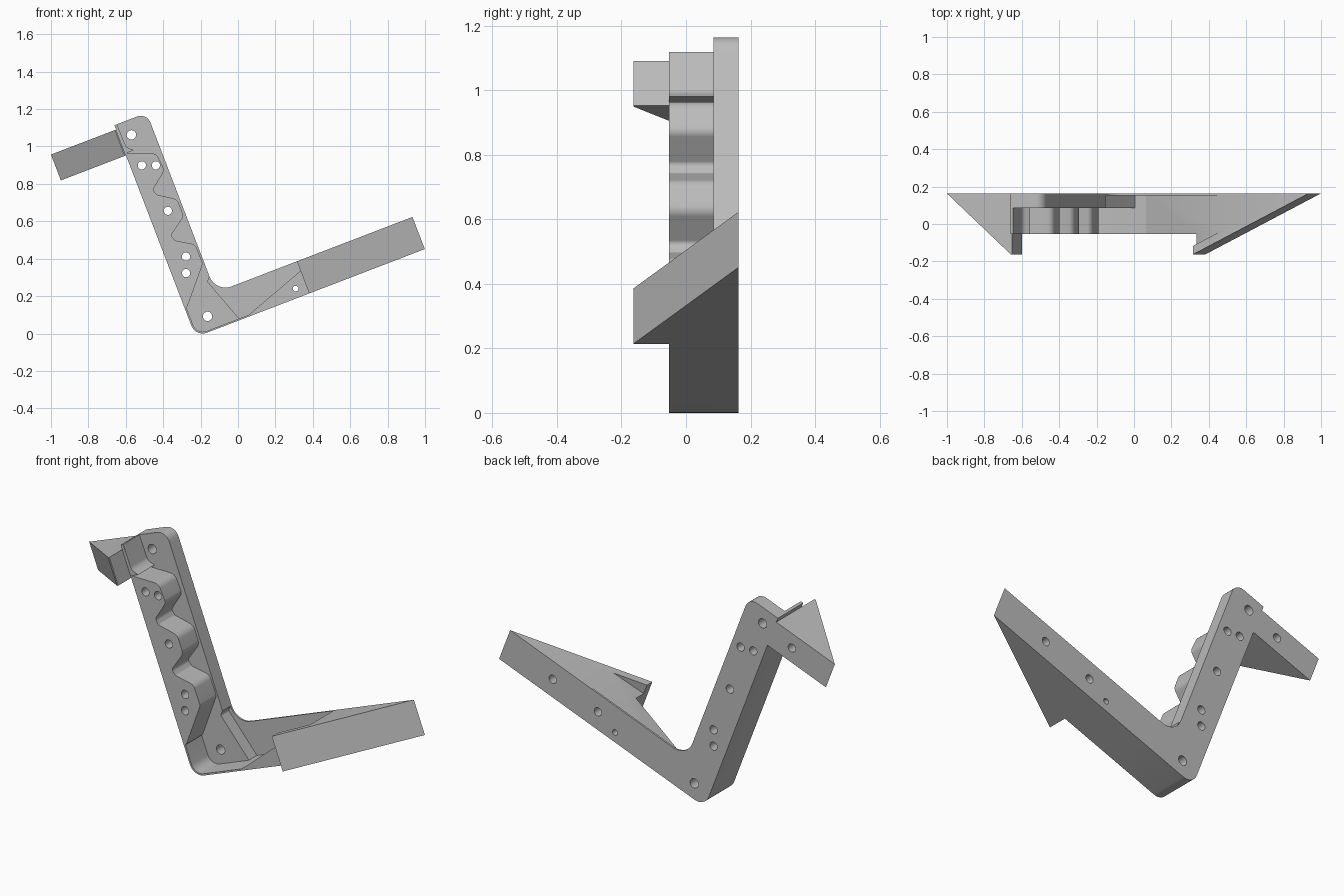
import bpy, bmesh, math
from mathutils import Vector

cube = bpy.data.objects.get("Cube")
if cube:
    bpy.data.objects.remove(cube)

mat = bpy.data.materials.new("plain_grey")
mat.use_nodes = True
GREY = (0.5, 0.5, 0.5, 1)
mat.diffuse_color = GREY
mat.node_tree.nodes["Principled BSDF"].inputs["Base Color"].default_value = GREY

# The bracket is square in its own (a, b) frame, tilted about y
TILT = math.radians(21)
C, S = math.cos(TILT), math.sin(TILT)
DROP = 0.008
FRONT, FACE, PLATE, THIN, BACK = -0.163, -0.053, 0.085, 0.153, 0.163
LEFT, RIGHT, LOW, HIGH, TOP = -0.215, -0.03, 0.071, 0.255, 1.284


def world(a, y, b):
    return Vector((C * a - S * b, y, S * a + C * b - DROP))


def local(x, z, r=0):
    return (C * x + S * z, C * z - S * x, r)


def rounded(points):
    """Outline with each corner (a, b, radius) replaced by an arc."""
    out = []
    for i, p in enumerate(points):
        v = Vector(p[:2])
        r = p[2] if len(p) > 2 else 0
        if not r:
            out.append(v)
            continue
        d1 = (Vector(points[i - 1][:2]) - v).normalized()
        d2 = (Vector(points[(i + 1) % len(points)][:2]) - v).normalized()
        half = d1.angle(d2) / 2
        t = r / math.tan(half)
        mid = v + (d1 + d2).normalized() * (r / math.sin(half))
        start, end = v + d1 * t - mid, v + d2 * t - mid
        sweep = start.angle_signed(end)
        for k in range(9):
            ang = -sweep * k / 8
            c, s = math.cos(ang), math.sin(ang)
            out.append(mid + Vector((start.x * c - start.y * s,
                                     start.x * s + start.y * c)))
    return out


def solid(name, ring1, ring2):
    bm = bmesh.new()
    v1 = [bm.verts.new(p) for p in ring1]
    v2 = [bm.verts.new(p) for p in ring2]
    bm.faces.new(v1)
    bm.faces.new(v2[::-1])
    for i in range(len(v1)):
        bm.faces.new((v1[i - 1], v2[i - 1], v2[i], v1[i]))
    bmesh.ops.recalc_face_normals(bm, faces=bm.faces)
    me = bpy.data.meshes.new(name)
    bm.to_mesh(me)
    bm.free()
    me.materials.append(mat)
    ob = bpy.data.objects.new(name, me)
    bpy.context.collection.objects.link(ob)
    return ob


def slab(name, points, y0, y1):
    """Front outline pushed through the depth."""
    pts = rounded(points)
    return solid(name, [world(p.x, y0, p.y) for p in pts],
                 [world(p.x, y1, p.y) for p in pts])


def wedge(name, points, floor, ceiling):
    """Plan outline (a, y) raised between two heights."""
    return solid(name, [world(a, y, floor(a)) for a, y in points],
                 [world(a, y, ceiling) for a, y in points])


def cut(ob, cutters):
    bpy.context.view_layer.objects.active = ob
    for c in cutters:
        mod = ob.modifiers.new("cut", 'BOOLEAN')
        mod.operation, mod.solver, mod.object = 'DIFFERENCE', 'EXACT', c
        bpy.ops.object.modifier_apply(modifier=mod.name)


def hole(a, b, r, y0=-0.3, y1=0.3):
    pts = [(a + r * math.cos(k * math.tau / 24), b + r * math.sin(k * math.tau / 24))
           for k in range(24)]
    return slab("hole_cutter", pts, y0, y1)


# Thin backing sheet shared by both arms
sheet = slab("backing_sheet", [
    (LEFT, TOP), (RIGHT, TOP, 0.055), (RIGHT, HIGH, 0.09), (0.1, HIGH),
    (0.1, LOW), (LEFT, LOW, 0.065)], THIN, BACK)

# Thick plate of the upright arm, ending at a slanted step
plate = slab("upright_plate", [
    (LEFT, TOP), (RIGHT, TOP, 0.055), (RIGHT, 0.345), (-0.05, 0.325, 0.01),
    (0.04, LOW), (LEFT, LOW, 0.065)], PLATE, THIN)

# Wavy finger grip standing on the plate
grip = slab("finger_grip", [
    (LEFT, 1.124), local(-0.436, 0.971, 0.04), local(-0.393, 0.88, 0.035),
    local(-0.455, 0.778, 0.018), local(-0.436, 0.751, 0.01),
    local(-0.324, 0.725, 0.045), local(-0.29, 0.634, 0.04),
    local(-0.358, 0.532, 0.018), local(-0.335, 0.505, 0.01),
    local(-0.228, 0.484, 0.04), local(-0.188, 0.382, 0.03),
    (-0.198, 0.239), (LEFT, 0.239)], FACE, PLATE)

# Thin rim round the lower corner
rim = slab("corner_rim", [
    (LEFT, 0.239), (LEFT, LOW, 0.065), (0.1, LOW), (0.1, 0.08),
    (-0.205, 0.08, 0.055), (-0.205, 0.239)], FACE, THIN)

# Curved lip at the top, beside the tail
lip = slab("top_lip", [
    (LEFT, TOP), (-0.2, TOP), (-0.198, 1.15, 0.04), (-0.165, 1.122),
    (LEFT, 1.122)], FACE, PLATE)

# Lower arm with its slanted blade, hollowed by a sloping chute
arm = wedge("lower_arm", [
    (0.1, BACK), (0.1, FACE), (0.435, FACE), (0.435, FRONT), (1.097, BACK)],
    lambda a: LOW, HIGH)
chute = wedge("chute_cutter", [
    (0, THIN), (0, -0.2), (0.434, -0.2), (0.434, -0.118),
    (0.7, 0.013), (0.7, THIN)],
    lambda a: 0.074 + 0.351 * (a - 0.075), 0.4)

# Wedge-shaped tail at the top left
tail = wedge("upper_tail", [
    (-0.588, BACK), (-0.222, FRONT), (LEFT, FRONT), (LEFT, BACK)],
    lambda a: 1.111, 1.259)

# Pin holes, screw holes and blind holes in the back
pins = [hole(*local(x, z)[:2], 0.025) for x, z in ((-0.57, 1.07), (-0.163, 0.1))]
screws = [hole(*local(x, z)[:2], 0.022) for x, z in (
    (-0.514, 0.907), (-0.439, 0.907), (-0.375, 0.664),
    (-0.278, 0.419), (-0.278, 0.331))]
small = hole(*local(0.308, 0.248)[:2], 0.015)
blind = [hole(a, 0.163, 0.022, 0.06, 0.3) for a in (0.502, 0.79)]
tail_hole = hole(-0.342, 1.185, 0.022, 0.06, 0.3)

cut(sheet, pins + screws)
cut(plate, pins + screws)
cut(grip, screws)
cut(arm, [chute, small] + blind)
cut(tail, [tail_hole])
for c in pins + screws + blind + [small, tail_hole, chute]:
    bpy.data.objects.remove(c)

# Smooth curves, sharp edges
bpy.ops.object.select_all(action='DESELECT')
for ob in (sheet, plate, grip, rim, lip, arm, tail):
    ob.select_set(True)
bpy.context.view_layer.objects.active = sheet
bpy.ops.object.shade_smooth_by_angle(angle=math.radians(30))
